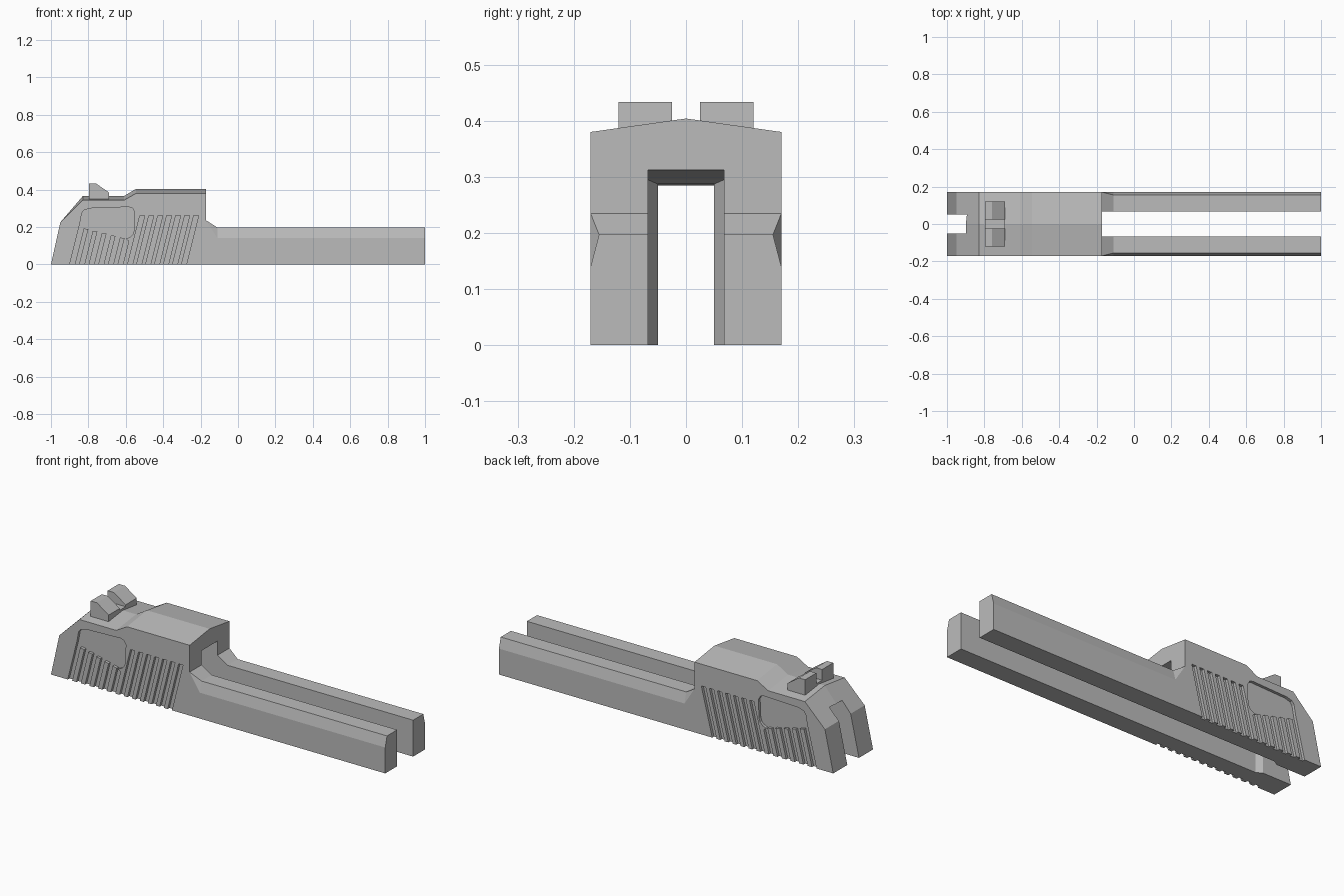
import bpy
import bmesh

if "Cube" in bpy.data.objects:
    bpy.data.objects.remove(bpy.data.objects["Cube"])

steel = bpy.data.materials.new("grey_steel")
steel.use_nodes = True
steel.diffuse_color = (0.5, 0.5, 0.5, 1)
steel.node_tree.nodes["Principled BSDF"].inputs["Base Color"].default_value = (0.5, 0.5, 0.5, 1)


def finish(name, bm):
    bmesh.ops.recalc_face_normals(bm, faces=bm.faces)
    mesh = bpy.data.meshes.new(name)
    bm.to_mesh(mesh)
    bm.free()
    mesh.materials.append(steel)
    obj = bpy.data.objects.new(name, mesh)
    bpy.context.collection.objects.link(obj)
    return obj


def loft(bm, sections):
    """Join equal-length closed sections and cap both ends."""
    rings = [[bm.verts.new(p) for p in s] for s in sections]
    n = len(rings[0])
    for a, b in zip(rings, rings[1:]):
        for i in range(n):
            j = (i + 1) % n
            bm.faces.new((a[i], a[j], b[j], b[i]))
    bm.faces.new(rings[0])
    bm.faces.new(rings[-1])


def prism(bm, outline, y0, y1):
    loft(bm, [[(x, y, z) for x, z in outline] for y in (y0, y1)])


def cut(target, cutter):
    mod = target.modifiers.new("cut", "BOOLEAN")
    mod.operation = "DIFFERENCE"
    mod.solver = "EXACT"
    mod.object = cutter
    bpy.context.view_layer.objects.active = target
    bpy.ops.object.modifier_apply(modifier=mod.name)
    bpy.data.objects.remove(cutter)


# Slide body: side profile as x, side height, ridge height
W = 0.17
profile = [(-1, 0, 0), (-0.95, 0.225, 0.225), (-0.83, 0.343, 0.365),
           (-0.61, 0.343, 0.365), (-0.545, 0.38, 0.404), (-0.17, 0.38, 0.404),
           (-0.17, 0.235, 0.235), (-0.11, 0.197, 0.197), (1, 0.197, 0.197), (1, 0, 0)]
bm = bmesh.new()
loft(bm, [[(x, y, mid if y == 0 else side) for x, side, mid in profile]
          for y in (-W, 0, W)])
body = finish("slide_body", bm)

# Channel through the body, narrowing at the rear
bm = bmesh.new()
loft(bm, [[(x, -w, -0.1), (x, w, -0.1), (x, w, top), (x, -w, top)]
          for x, w, top in [(1.1, 0.068, 0.346), (-0.8, 0.068, 0.295),
                            (-0.83, 0.05, 0.287), (-1.1, 0.05, 0.277)]])
cut(body, finish("channel_cutter", bm))

# Bevel along the outer top edge of each rail
for s in (-1, 1):
    bm = bmesh.new()
    pts = [(-0.17, W, 0.235)]
    for x in (-0.11, 1.1):
        pts += [(x, 0.155, 0.197), (x, W, 0.14), (x, 0.2, 0.14), (x, 0.2, 0.3)]
    verts = [bm.verts.new((x, s * y, z)) for x, y, z in pts]
    bmesh.ops.convex_hull(bm, input=verts)
    cut(body, finish("rail_bevel_cutter", bm))

# Grip grooves and the pocket above the rear ones
LEAN, GAP, LOW = 0.25, 0.026, -0.05


def leaning(x, z):
    return (x + LEAN * z, z)


comb = [leaning(-0.9, LOW), (-0.845, 0.22), (-0.835, 0.275), (-0.822, 0.291),
        (-0.79, 0.3), (-0.585, 0.307), (-0.565, 0.302), (-0.552, 0.28),
        (-0.556, 0.18), (-0.563, 0.16), (-0.578, 0.145), (-0.6, 0.137)]
for k in range(1, 7):
    x = -0.59 - 0.0515 * k
    if k > 1:
        comb.append(leaning(x + GAP, 0.12 + 0.012 * k))
        comb.append(leaning(x + GAP, LOW))
    else:
        comb += [leaning(x + GAP, 0.125), leaning(x + GAP, LOW)]
    if k < 6:
        comb += [leaning(x, LOW), leaning(x, 0.128 + 0.012 * k)]

for s in (-1, 1):
    bm = bmesh.new()
    prism(bm, comb, s * 0.155, s * 0.25)
    for i in range(7):
        x = -0.59 + 0.048 * i
        prism(bm, [leaning(x, LOW), leaning(x, 0.262),
                   leaning(x + GAP, 0.262), leaning(x + GAP, LOW)],
              s * 0.155, s * 0.25)
    cut(body, finish("grip_cutter", bm))

# Rear sight: two blocks and the low bridge between them
sight = [(-0.797, 0.34), (-0.797, 0.433), (-0.76, 0.433), (-0.69, 0.385), (-0.69, 0.34)]
for name, s in (("left_sight_block", 1), ("right_sight_block", -1)):
    bm = bmesh.new()
    prism(bm, sight, s * 0.025, s * 0.12)
    finish(name, bm)
bm = bmesh.new()
prism(bm, [(-0.797, 0.34), (-0.797, 0.375), (-0.69, 0.375), (-0.69, 0.34)], -0.025, 0.025)
finish("sight_bridge", bm)
